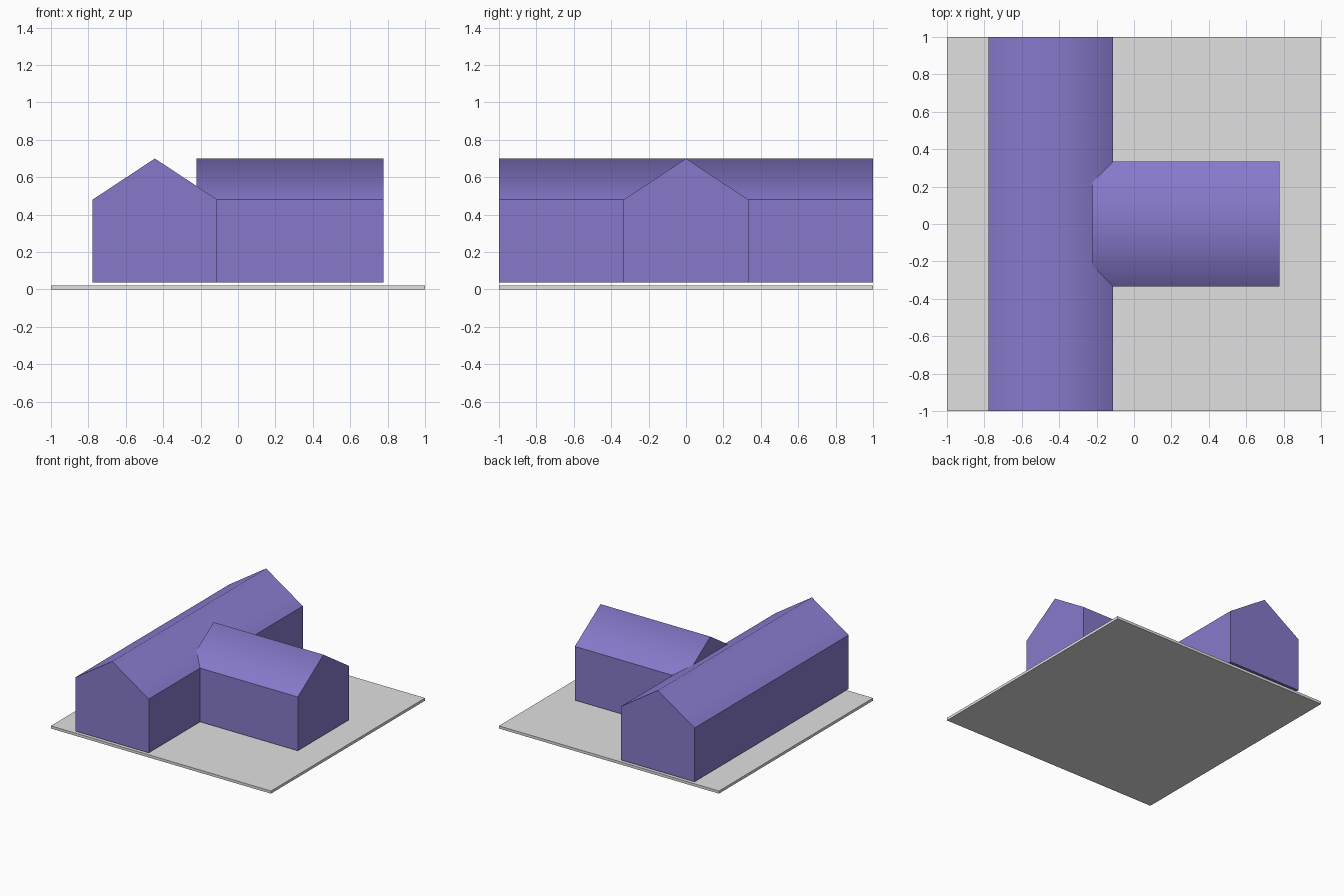
import bpy, bmesh
from mathutils import Matrix

if "Cube" in bpy.data.objects:
    bpy.data.objects.remove(bpy.data.objects["Cube"])


def material(name, rgb):
    m = bpy.data.materials.new(name)
    m.diffuse_color = (*rgb, 1)
    m.use_nodes = True
    m.node_tree.nodes["Principled BSDF"].inputs["Base Color"].default_value = m.diffuse_color
    return m


purple = material("purple", (0.242, 0.191, 0.597))
grey = material("light grey", (0.75, 0.75, 0.75))
FLOOR, EAVE, RIDGE, HALF = 0.038, 0.48, 0.70, 0.3335


def finish(bm, name, mat):
    bmesh.ops.recalc_face_normals(bm, faces=bm.faces)
    me = bpy.data.meshes.new(name)
    bm.to_mesh(me)
    bm.free()
    me.materials.append(mat)
    ob = bpy.data.objects.new(name, me)
    bpy.context.collection.objects.link(ob)
    return ob


def gabled_house(name, start, end, matrix):
    """Extrude a gabled profile along y, smoothing only across the ridge."""
    bm = bmesh.new()
    profile = [(-HALF, FLOOR), (HALF, FLOOR), (HALF, EAVE), (0, RIDGE), (-HALF, EAVE)]
    gable = bm.faces.new([bm.verts.new((x, start, z)) for x, z in profile])
    ext = bmesh.ops.extrude_face_region(bm, geom=[gable], use_keep_orig=True)
    verts = [g for g in ext["geom"] if isinstance(g, bmesh.types.BMVert)]
    bmesh.ops.translate(bm, verts=verts, vec=(0, end - start, 0))
    bmesh.ops.recalc_face_normals(bm, faces=bm.faces)
    for f in bm.faces:
        f.smooth = 0.1 < f.normal.z < 0.95
    for e in bm.edges:
        e.smooth = all(v.co.z > RIDGE - 0.01 for v in e.verts)
    bm.transform(matrix)
    return finish(bm, name, purple)


# Ground plate
bm = bmesh.new()
bmesh.ops.create_cube(bm, size=1, matrix=Matrix.Translation((0, 0, 0.011)) @ Matrix.Diagonal((2, 2, 0.022, 1)))
finish(bm, "base_plate", grey)

# Long main building along y, and a wing along x that runs into its roof
gabled_house("main_building", -1, 1, Matrix.Translation((-0.4445, 0, 0)))
gabled_house("side_wing", -0.777, 0.222, Matrix.Rotation(1.5707963, 4, 'Z'))
